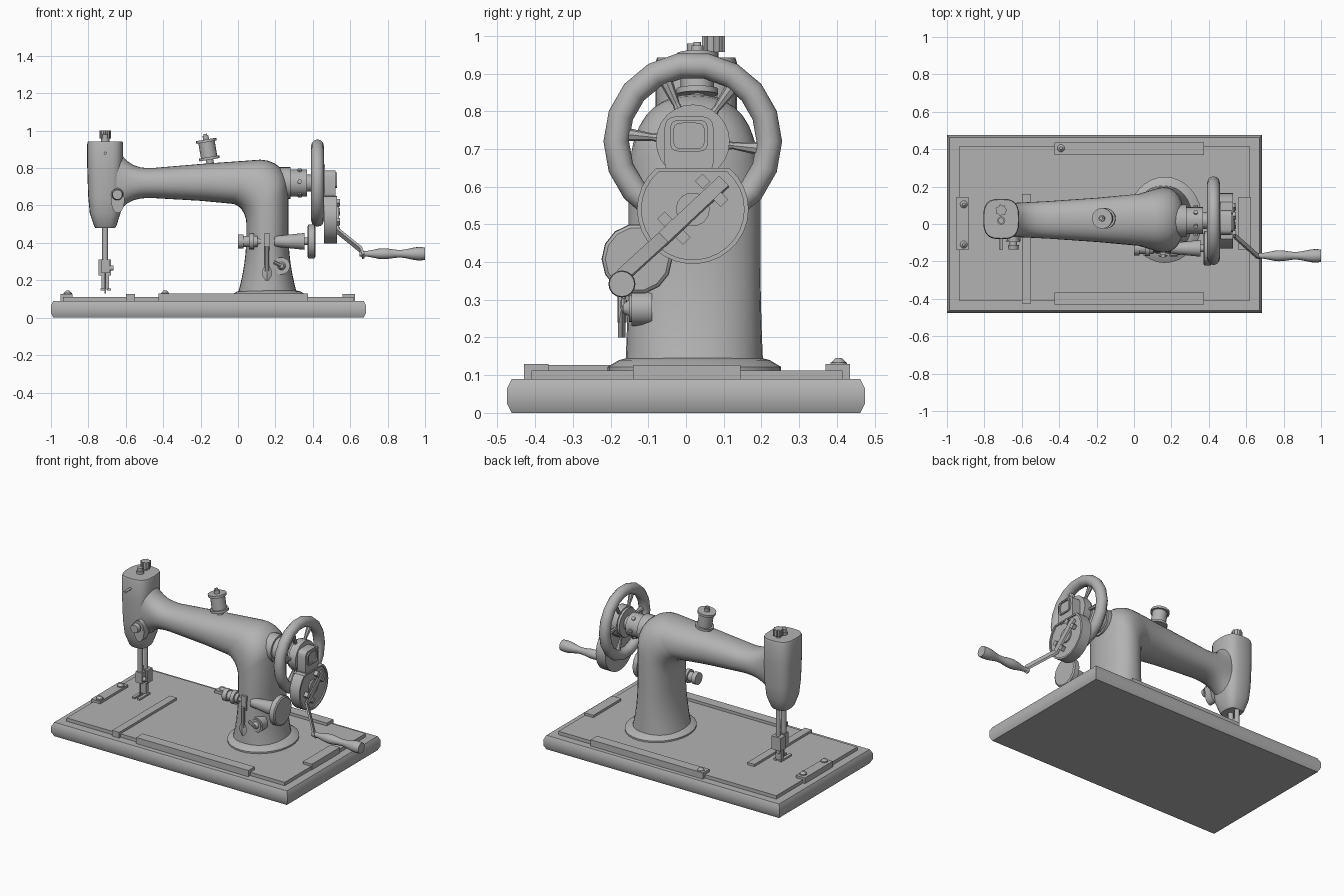
import bpy, bmesh
from math import sin, cos, pi, radians, copysign
from mathutils import Vector

X, Y, Z = Vector((1, 0, 0)), Vector((0, 1, 0)), Vector((0, 0, 1))

cube = bpy.data.objects.get("Cube")
if cube:
    bpy.data.objects.remove(cube, do_unlink=True)

grey = bpy.data.materials.new("plain_grey")
grey.use_nodes = True
grey.diffuse_color = (.45, .45, .45, 1)
grey.node_tree.nodes["Principled BSDF"].inputs["Base Color"].default_value = grey.diffuse_color


def loft(name, rings, sharp=35, closed=False):
    """Skin a row of equal-sized point rings; cap the ends unless closed."""
    bm = bmesh.new()
    rows = [[bm.verts.new(point) for point in points] for points in rings]
    pairs = list(zip(rows, rows[1:]))
    if closed:
        pairs.append((rows[-1], rows[0]))
    else:
        bm.faces.new(rows[0])
        bm.faces.new(rows[-1])
    for low, high in pairs:
        for i in range(len(low)):
            bm.faces.new((low[i - 1], low[i], high[i], high[i - 1]))
    bmesh.ops.recalc_face_normals(bm, faces=bm.faces[:])
    mesh = bpy.data.meshes.new(name)
    bm.to_mesh(mesh)
    bm.free()
    mesh.shade_smooth()
    mesh.set_sharp_from_angle(angle=radians(sharp))
    mesh.materials.append(grey)
    bpy.context.collection.objects.link(bpy.data.objects.new(name, mesh))


def ring(centre, u, v, sides=20, power=2):
    """Ellipse spanned by u and v; a higher power makes it squarer."""
    def bend(value):
        return copysign(abs(value) ** (2 / power), value)
    turns = [2 * pi * i / sides for i in range(sides)]
    return [Vector(centre) + u * bend(cos(a)) + v * bend(sin(a)) for a in turns]


def box(name, x, y, z, chamfer=0):
    (left, right), (front, back), (low, high) = x, y, z
    levels = [(low, chamfer), (high, chamfer)]
    if chamfer:
        levels[1:1] = [(low + 2 * chamfer, 0), (high - 2 * chamfer, 0)]
    loft(name, [[(left + c, front + c, h), (right - c, front + c, h),
                 (right - c, back - c, h), (left + c, back - c, h)] for h, c in levels])


def turned(name, start, axis, *steps, sides=20):
    """Stack cylinders or cones, each a length, a radius and perhaps an end radius."""
    turn = Vector(axis).to_track_quat('Z', 'Y')
    place, along, rings = Vector(start), Vector(axis).normalized(), []
    for length, radius, *tip in steps:
        for size in (radius, tip[0] if tip else radius):
            rings.append(ring(place, turn @ X * size, turn @ Y * size, sides))
            if size is radius and len(rings) % 2:
                place = place + along * length
    loft(name, rings)


def rod(name, start, end, *radii, sides=14):
    span = Vector(end) - Vector(start)
    turned(name, start, span, (span.length, *radii), sides=sides)


def recessed(name, outline, depth, shrink, sink):
    """Extrude an outline along x and sink its outer face inside a rim."""
    centre = sum(outline, Vector()) / len(outline)
    front = [p + X * depth for p in outline]
    inner = [p + X * depth + (centre - p) * shrink for p in outline]
    loft(name, [outline, front, inner, [p - X * sink for p in inner]])


# Wooden base, bed plate and the fittings on it
box("wooden_base", x=(-1, .685), y=(-.475, .475), z=(0, .09), chamfer=.013)
bed = .085
box("bed_plate", x=(-.935, .62), y=(-.41, .415), z=(bed, .112))
for side, front in (("front", -.43), ("back", .37)):
    box(side + "_strip", x=(-.425, .375), y=(front, front + .065), z=(bed, .13))
for side, left in (("left", -.95), ("right", .56)):
    box(side + "_strip", x=(left, left + .065), y=(-.14, .145), z=(bed, .127))
box("slide_plate", x=(-.6, -.55), y=(-.425, .16), z=(bed, .127))
for x, y in ((-.91, .105), (-.91, -.11), (-.39, .405)):
    turned("strip_screw", (x, y, .12), Z, (.013, .022), (.013, .02, .008), sides=12)

# Column foot
middle = .022
loft("column_foot", [ring((.165, middle, z), X * r, Y * (r + .03), 32)
                     for r, z in ((.2, .11), (.2, .122), (.17, .14), (.15, .145))])

# Arm and column: flare at the head, straight arm, round bend, spreading column
sections = []
steps = [i / 6 for i in range(7)]


def section(outer_x, outer_z, inner_x, inner_z, half_width):
    outer, inner = Vector((outer_x, middle, outer_z)), Vector((inner_x, middle, inner_z))
    sections.append(ring((outer + inner) / 2, (outer - inner) / 2, Y * half_width, 32, 2.2))


for t in steps:
    x, flare = .2 * t - .66, (1 - t) ** 3
    section(x, .8 + .13 * flare, x, .64 - .1 * flare, .09 + .01 * t)
section(-.2, .822, -.2, .625, .118)
for t in steps:
    a = t * pi / 2
    section(.12 + .15 * sin(a), .7 + .145 * cos(a),
            -.04 + .085 * sin(a), .5 + .11 * cos(a), .14 + .035 * sin(a))
for t in steps:
    spread, z = .045 * t * t, .45 - .32 * t
    section(.27 + spread, z, .045 - spread, z, .175 + spread / 6)
loft("arm_and_column", sections, sharp=60)

# Head with its needle bar, presser bar and foot
head_x = -.71
loft("head", [ring((head_x, .027, z), X * .096 * size, Y * .108 * size, 24, 3)
              for z, size in ((.48, .55), (.49, .62), (.56, .86), (.65, .95), (.8, 1), (.93, 1), (.943, .96))])
needle = Vector((head_x, .018, 0))
presser = Vector((head_x, .073, 0))
rod("needle_bar", needle + Z * .27, needle + Z * .98, .016)
rod("needle", needle + Z * .13, needle + Z * .28, .005, .003)
rod("needle_bar_collar", needle + Z * .94, needle + Z * .96, .022)
rod("presser_bar", presser + Z * .2, presser + Z * .98, .014)
rod("presser_knob", presser + Z * .957, presser + Z, .026)
for spot in ring(presser, X * .025, Y * .025, 7):
    rod("knob_rib", spot + Z * .957, spot + Z, .007, sides=6)
box("needle_clamp", x=(-.73, -.685), y=(0, .04), z=(.24, .31))
box("foot_clamp", x=(-.745, -.68), y=(.05, .1), z=(.225, .31))
rod("clamp_screw", needle + Z * .265, needle + Z * .265 + X * .045, .014)
box("foot_leg", x=(-.73, -.69), y=(.05, .075), z=(.15, .23))
for left in (-.735, -.7):
    box("foot_toe", x=(left, left + .02), y=(-.03, .08), z=(.145, .157))
rod("thread_pin", (head_x, -.06, .88), (head_x, -.14, .88), .008)

# Thread tension unit
loft("tension_plate", [ring((-.643, y, .628), X * .036, Z * .068) for y in (-.04, -.092)])
turned("tension_dial", (-.645, -.085, .658), -Y, (.012, .036), (.015, .02), (.025, .03, .026))

# Spool on its leaning pin
turned("spool", (-.148, .03, .82), Z - X * .17, (.025, .02), (.015, .055), (.08, .044),
       (.015, .055), (.02, .016), (.01, .01))

# Hub, handwheel and spokes
hub = Vector((.22, .018, .72))
wheel = hub + X * .205
turned("wheel_hub", hub, X, (.06, .085), (.09, .072), (.03, .045), (.015, .09), (.05, .098), sides=24)
thickness, reach = .034, .203
rim = []
for spot in ring(wheel, Y, Z, 18):
    outward = spot - wheel
    rim.append(ring(wheel + outward * reach, outward * thickness, X * thickness, 12))
loft("handwheel_rim", rim, sharp=50, closed=True)
for k in range(6):
    angle = radians(60 * k - 6)
    outward = Y * cos(angle) + Z * sin(angle)
    turned("wheel_spoke", wheel + outward * .07, outward, (.04, .016, .009), (.085, .01, .02), sides=8)
    stud = hub + X * .11 + outward * .05
    rod("hub_stud", stud, stud + outward * .03, .012, sides=8)

# Crank gearbox: round case cropped at the top, and a neck with a sunken window
gear = Vector((.46, .018, .54))
case = ring(gear, Y * .148, Z * .145, 30)
for point in case:
    point.z = min(point.z, .65)
recessed("gear_case", case, depth=.068, shrink=.08, sink=.008)
neck = Vector((.44, .008, .71))
loft("gear_neck", [ring(neck + X * d, Y * .066, Z * .077, 24, 5) for d in (0, .082)])
recessed("neck_window", ring(neck + X * .07 + Z * .025, Y * .05, Z * .042, 24, 5), depth=.02, shrink=.2, sink=.016)
rod("gear_boss", gear, gear + X * .07, .045)

# Crank arm, its bolts and the turned handle
across = (Z - Y) * .0125
path = [(.528, .1, .61), (.528, -.06, .46), (.65, -.168, .362), (.665, -.175, .325)]
edge = X * .012 + Z * .006
loft("crank_arm", [[p + across, p + across + edge, p - across + edge, p - across] for p in map(Vector, path)])
for along in (-1, 1):
    for side in (-1, 1):
        spot = gear + X * .055 + (Y + Z) * along * .05 + (Y - Z) * side * .024
        rod("crank_bolt", spot, spot + X * .03, .02, sides=4)
handle = []
for i in range(15):
    t = i / 14
    radius = .019 + .012 * t + .006 * cos(11.4 * (t - .35))
    handle.append(ring((.65 + .35 * t, -.17, .342), Y * radius, Z * radius, 16))
loft("crank_handle", handle)

# Bobbin winder on the column front
winder = Vector((0, -.13, .408))
turned("winder_spindle", winder, X, (.03, .038), (.03, .03), (.025, .042), (.02, .03),
       (.09, .018), (.16, .028, .045), (.02, .02))
turned("winder_wheel", winder + X * .372, X, (.006, .084, .094), (.03, .093), (.006, .092, .084), sides=14)
box("winder_bracket", x=(.138, .172), y=(-.165, -.1), z=(.36, .45))
lever = Vector((.155, -.17, .38))
rod("winder_lever", lever, lever - Z * .14, .012, sides=8)
loft("lever_leaf", [ring(lever - Z * drop, X * width, Y * .01, 4)
                    for drop, width in ((.18, .01), (.15, .028), (.13, .026), (.09, .008))])
dial = Vector((.232, -.09, .277))
turned("stitch_dial", dial, -Y, (.055, .046), (.006, .036), (.016, .022, .012))
rod("dial_pointer", dial - Y * .075, dial - Y * .075 - X * .04 + Z * .02, .009, sides=8)
